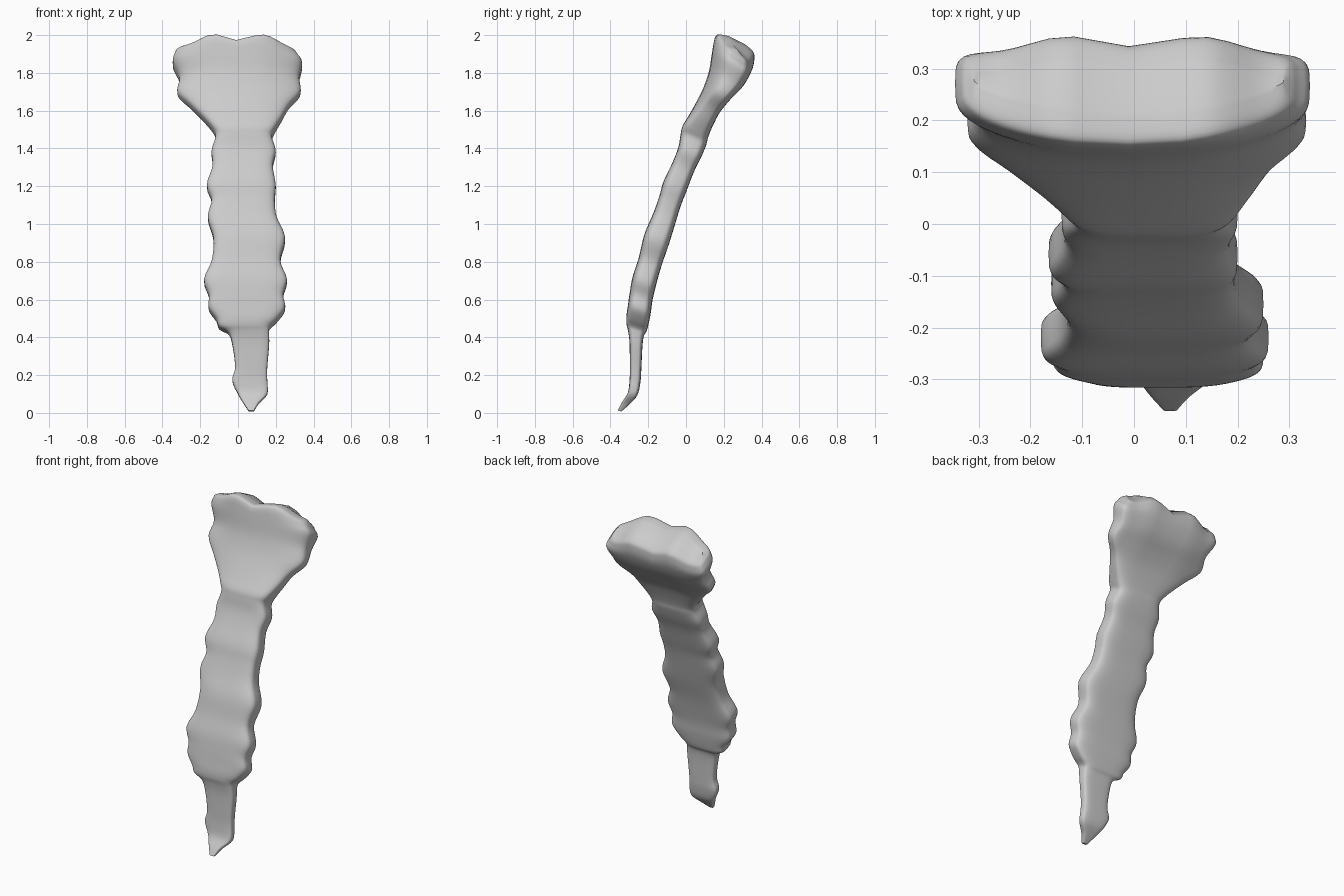
import bpy
import bmesh
import math
from mathutils import Vector

cube = bpy.data.objects.get("Cube")
if cube:
    bpy.data.objects.remove(cube, do_unlink=True)

# Profile from tip to top: height, depth centre, half thickness, right edge, left edge
PROFILE = [
    (0.01, -.352, .01, .055, .085),
    (.05, -.32, .02, .03, .11),
    (.1, -.283, .026, 0, .155),
    (.17, -.27, .03, -.03, .155),
    (.24, -.267, .032, -.015, .155),
    (.36, -.265, .036, -.03, .165),
    (.42, -.265, .044, -.05, .165),
    (.45, -.262, .056, -.1, .17),
    (.49, -.257, .062, -.115, .21),
    (.55, -.247, .064, -.155, .25),
    (.62, -.237, .064, -.155, .24),
    (.7, -.22, .066, -.18, .26),
    (.8, -.19, .064, -.14, .225),
    (.92, -.155, .07, -.13, .25),
    (1.03, -.115, .064, -.16, .205),
    (1.12, -.085, .062, -.14, .195),
    (1.2, -.058, .066, -.165, .2),
    (1.3, -.015, .062, -.135, .185),
    (1.38, .02, .066, -.14, .2),
    (1.45, .04, .074, -.12, .18),
    (1.49, .05, .074, -.13, .195),
    (1.55, .08, .069, -.18, .23),
    (1.62, .118, .068, -.25, .27),
    (1.69, .162, .077, -.32, .33),
    (1.77, .21, .098, -.31, .325),
    (1.86, .24, .115, -.345, .34),
    (1.92, .25, .115, -.335, .315),
    (1.945, .255, .1, -.32, .3),
    (1.958, .26, .05, -.31, .29),
]
SIDES = 48
STEPS = 4


def smooth_path(rows, steps):
    """Catmull-Rom interpolation that passes through every row."""
    rows = [Vector(r) for r in rows]
    padded = [rows[0]] + rows + [rows[-1]]
    result = []
    for a, b, c, d in zip(padded, padded[1:], padded[2:], padded[3:]):
        for s in range(steps):
            t = s / steps
            result.append(b + (c - a) * (t / 2)
                          + (a * 2 - b * 5 + c * 4 - d) * (t * t / 2)
                          + (b * 3 - a - c * 3 + d) * (t ** 3 / 2))
    return result + [rows[-1]]


def soft_box(value, power):
    """Push a sine or cosine outward so that an oval becomes a rounded box."""
    return math.copysign(abs(value) ** power, value)


def section(bm, row):
    """One tilted slice across the bone."""
    height, depth, half, right, left = row
    tilt = Vector((0, 1, -(.3 + height * .1))).normalized()
    head = max(0, min(1, (height - 1.5) / .2))
    crown = max(0, min(1, (height - 1.6) / .3))
    ring = []
    for i in range(SIDES):
        angle = math.tau * i / SIDES
        u = soft_box(math.cos(angle), .55)
        v = soft_box(math.sin(angle), .45)
        x = (left + right) / 2 + u * (left - right) / 2
        point = Vector((x, depth, height)) + tilt * (v * half)
        # Head: front curves back at the ends, top edge is wavy and drops at the corners
        ripple = math.cos(math.tau * x / .26)
        point.y += head * .05 * u * u * (1 - v) / 2
        point.y -= crown * .01 * ripple * (1 + v) / 2
        point.z -= crown ** 3 * (.016 * ripple + .035 * u ** 4)
        ring.append(bm.verts.new(point))
    return ring


def close_end(bm, ring):
    """Close a slice with strips running from its front to its back."""
    half = SIDES // 2
    for i in range(half):
        corners = [ring[i], ring[i + 1], ring[-i - 1], ring[-i]]
        bm.faces.new(list(dict.fromkeys(corners)))


# Bone body
bm = bmesh.new()
rings = [section(bm, row) for row in smooth_path(PROFILE, STEPS)]
for low, high in zip(rings, rings[1:]):
    for i in range(SIDES):
        j = (i + 1) % SIDES
        bm.faces.new((low[i], low[j], high[j], high[i]))
close_end(bm, rings[0])
close_end(bm, rings[-1])
bmesh.ops.recalc_face_normals(bm, faces=bm.faces)

mesh = bpy.data.meshes.new("breastbone")
bm.to_mesh(mesh)
bm.free()
bone = bpy.data.objects.new("breastbone", mesh)
bpy.context.collection.objects.link(bone)

# Bone colour
grey = bpy.data.materials.new("pale grey")
grey.use_nodes = True
colour = (.6, .6, .6, 1)
grey.diffuse_color = colour
grey.node_tree.nodes["Principled BSDF"].inputs["Base Color"].default_value = colour
mesh.materials.append(grey)

bpy.context.view_layer.objects.active = bone
bone.select_set(True)
bpy.ops.object.shade_smooth_by_angle(angle=math.radians(40))
